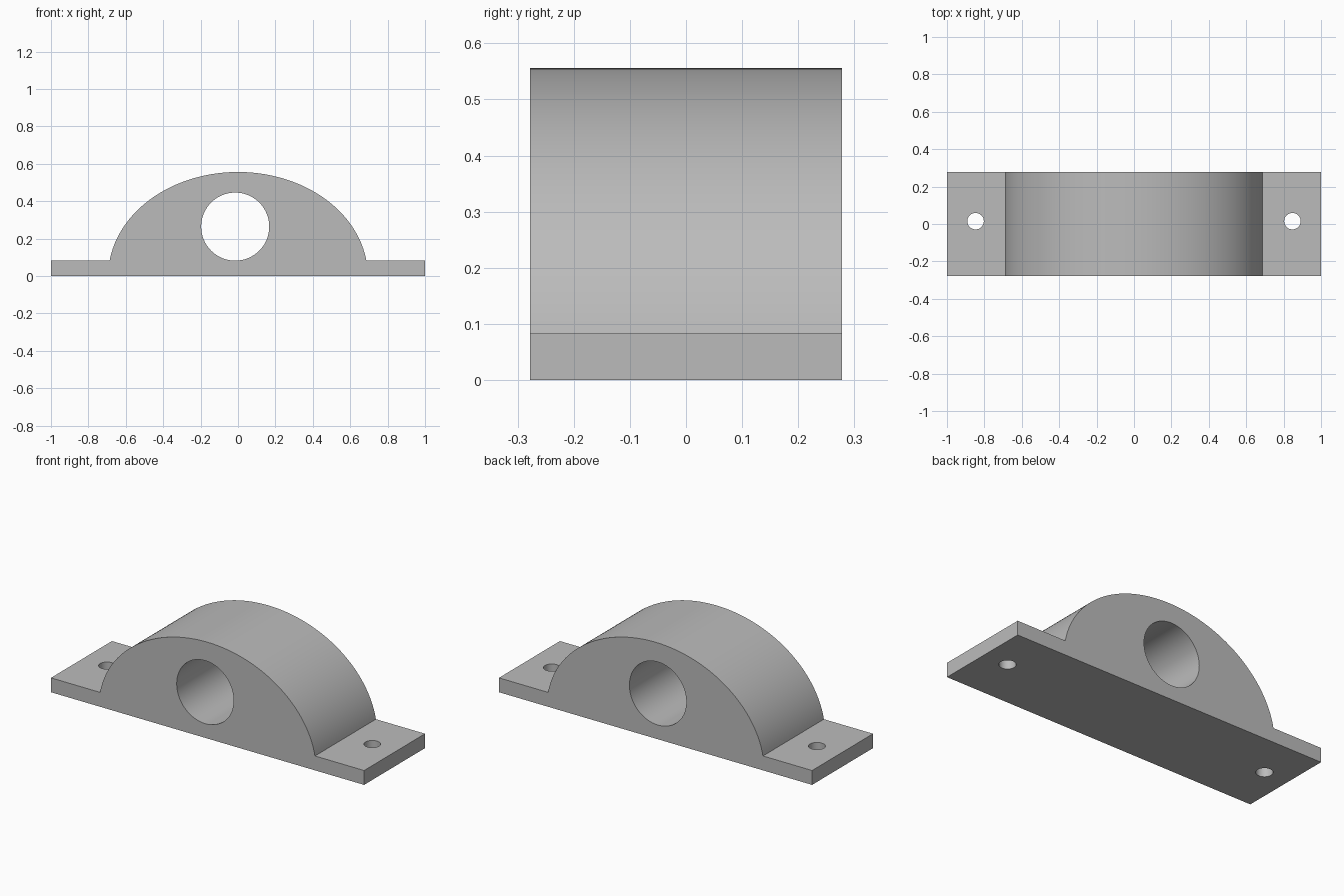
import bpy
import bmesh
from math import asin, cos, sin, pi, radians

cube = bpy.data.objects.get("Cube")
if cube:
    bpy.data.objects.remove(cube, do_unlink=True)

HALF_DEPTH = 0.278
BASE_TOP = 0.083
ARCH_HALF_WIDTH, ARCH_HEIGHT = 0.694, 0.556

metal = bpy.data.materials.new("plain grey")
metal.use_nodes = True
grey = (0.5, 0.5, 0.5, 1)
metal.diffuse_color = grey
metal.node_tree.nodes["Principled BSDF"].inputs["Base Color"].default_value = grey


def extrude_profile(name, points):
    """Extrude an outline in the xz plane through the full depth."""
    bm = bmesh.new()
    face = bm.faces.new([bm.verts.new((x, -HALF_DEPTH, z)) for x, z in points])
    result = bmesh.ops.extrude_face_region(bm, geom=[face])
    verts = [v for v in result["geom"] if isinstance(v, bmesh.types.BMVert)]
    bmesh.ops.translate(bm, verts=verts, vec=(0, 2 * HALF_DEPTH, 0))
    bmesh.ops.recalc_face_normals(bm, faces=bm.faces)
    mesh = bpy.data.meshes.new(name)
    bm.to_mesh(mesh)
    bm.free()
    mesh.materials.append(metal)
    obj = bpy.data.objects.new(name, mesh)
    bpy.context.collection.objects.link(obj)
    return obj


def drill(target, name, radius, location, rotation=(0, 0, 0)):
    """Cut a round hole right through the target."""
    bpy.ops.mesh.primitive_cylinder_add(vertices=64, radius=radius, depth=1.5,
                                        location=location, rotation=rotation)
    cutter = bpy.context.object
    cutter.name = name
    cutter.data.materials.append(metal)
    bpy.context.view_layer.objects.active = target
    cut = target.modifiers.new(name, "BOOLEAN")
    cut.operation = "DIFFERENCE"
    cut.solver = "EXACT"
    cut.object = cutter
    bpy.ops.object.modifier_apply(modifier=cut.name)
    bpy.data.objects.remove(cutter, do_unlink=True)


# Flanged base and elliptical arch as one continuous outline
start = asin(BASE_TOP / ARCH_HEIGHT)
steps = 96
angles = [start + (pi - 2 * start) * i / steps for i in range(steps + 1)]
arch = [(ARCH_HALF_WIDTH * cos(a), ARCH_HEIGHT * sin(a)) for a in angles]
outline = [(-1, 0), (1, 0), (1, BASE_TOP)] + arch + [(-1, BASE_TOP)]
housing = extrude_profile("bearing_housing", outline)

# Shaft bore, slightly off centre
drill(housing, "shaft_bore", 0.182, (-0.015, 0, 0.264), (pi / 2, 0, 0))

# Bolt holes in the two flanges
for side in (-1, 1):
    drill(housing, "bolt_hole", 0.044, (side * 0.847, 0.015, 0))

bpy.ops.object.select_all(action="DESELECT")
housing.select_set(True)
bpy.context.view_layer.objects.active = housing
bpy.ops.object.shade_smooth_by_angle(angle=radians(30))
